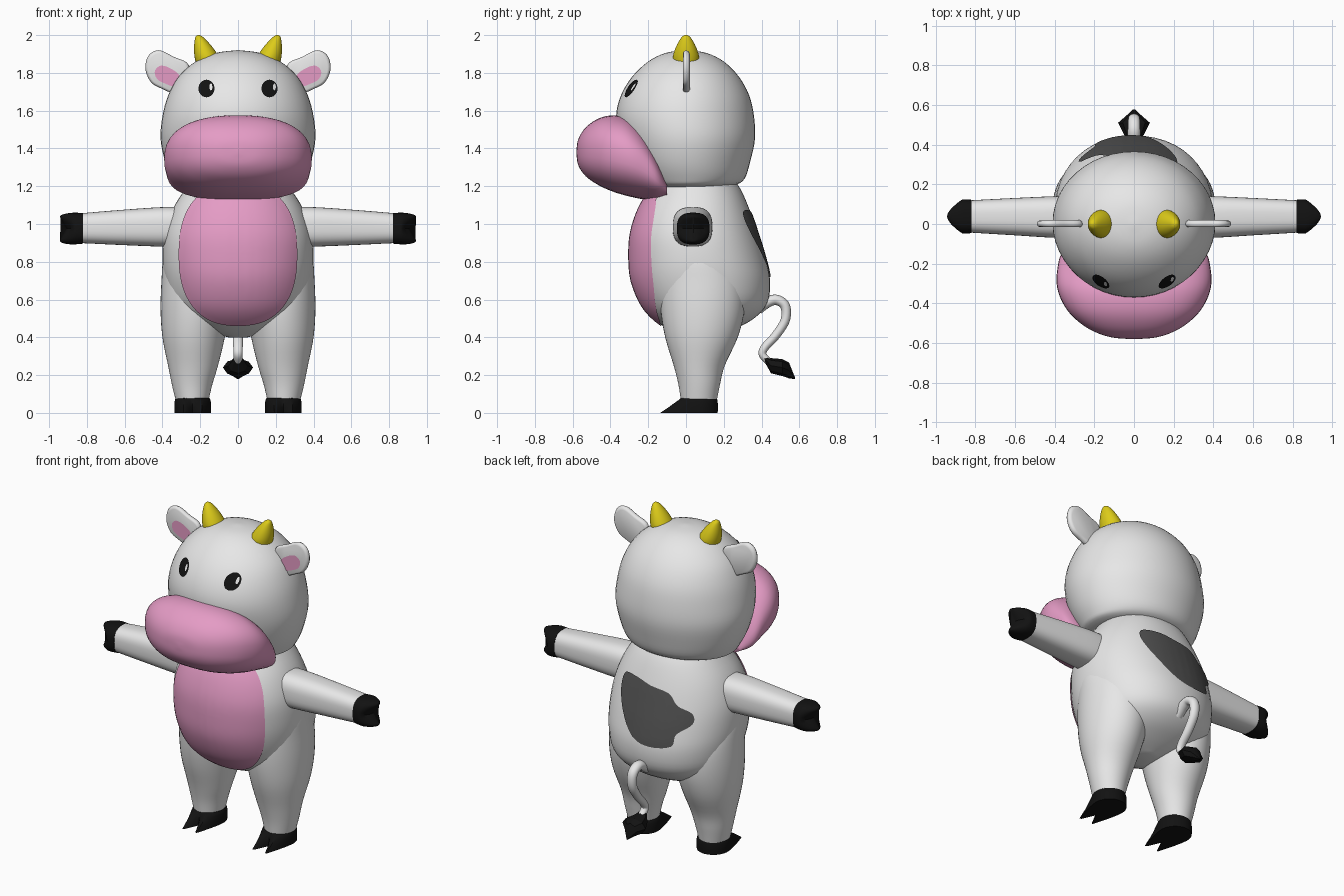
import bpy, bmesh, math
from mathutils import Vector
from mathutils.bvhtree import BVHTree

if "Cube" in bpy.data.objects:
    bpy.data.objects.remove(bpy.data.objects["Cube"])


def material(name, r, g, b):
    m = bpy.data.materials.new(name)
    m.diffuse_color = (r, g, b, 1)
    m.use_nodes = True
    m.node_tree.nodes["Principled BSDF"].inputs["Base Color"].default_value = m.diffuse_color
    return m


WHITE = material("white", .8, .8, .8)
PINK = material("pink", .78, .33, .56)
BLACK = material("black", .006, .006, .006)
GREY = material("dark_grey", .08, .08, .08)
YELLOW = material("yellow", .72, .6, .01)


def finish(name, bm, mat, angle=45):
    bmesh.ops.recalc_face_normals(bm, faces=bm.faces)
    me = bpy.data.meshes.new(name)
    bm.to_mesh(me)
    bm.free()
    me.materials.append(mat)
    ob = bpy.data.objects.new(name, me)
    bpy.context.collection.objects.link(ob)
    bpy.ops.object.select_all(action='DESELECT')
    ob.select_set(True)
    bpy.context.view_layer.objects.active = ob
    bpy.ops.object.shade_smooth_by_angle(angle=math.radians(angle))
    return ob


def spline(pts, steps, closed=False):
    """Catmull-Rom through tuples of any size."""
    n, out = len(pts), []
    get = (lambda i: pts[i % n]) if closed else (lambda i: pts[max(0, min(n - 1, i))])
    for i in range(n if closed else n - 1):
        for k in range(steps):
            t = k / steps
            out.append(tuple(.5 * (2 * b + (c - a) * t + (2 * a - 5 * b + 4 * c - d) * t * t
                                   + (3 * b - a - 3 * c + d) * t ** 3)
                             for a, b, c, d in zip(get(i - 1), get(i), get(i + 1), get(i + 2))))
    return out if closed else out + [pts[-1]]


def oval(cu, cv, ru, rv, power=2, n=48):
    """Superellipse outline."""
    pw = lambda v: math.copysign(abs(v) ** (2 / power), v)
    return [(cu + ru * pw(math.cos(2 * math.pi * i / n)), cv + rv * pw(math.sin(2 * math.pi * i / n)))
            for i in range(n)]


def skin(name, rings, mat, angle=45):
    """Bridge equal-sized rings of points and cap both ends."""
    bm = bmesh.new()
    vs = [[bm.verts.new(p) for p in r] for r in rings]
    n = len(vs[0])
    for a, b in zip(vs, vs[1:]):
        for i in range(n):
            bm.faces.new((a[i], a[(i + 1) % n], b[(i + 1) % n], b[i]))
    bm.faces.new(vs[0])
    bm.faces.new(vs[-1])
    return finish(name, bm, mat, angle)


def loft(name, axis, rows, mat, side=1, steps=4, power=2, n=48, warp=None, angle=45):
    """Rows are (position on axis, centre u, centre v, radius u, radius v)."""
    order = {'x': (0, 1, 2), 'y': (1, 0, 2), 'z': (1, 2, 0)}[axis]
    rings = []
    for t, cu, cv, ru, rv in spline(rows, steps):
        ring = []
        for u, v in oval(cu, cv, max(ru, .001), max(rv, .001), power, n):
            tuv = (t, u, v)
            p = [tuv[k] for k in order]
            if warp:
                warp(p)
            ring.append((p[0] * side, p[1], p[2]))
        rings.append(ring)
    return skin(name, rings, mat, angle)


def patch(name, outline, facing, targets, mat, lift=.005, rings=10):
    """Thin painted plate: outline in (x, z) projected along y onto the targets."""
    trees = [BVHTree.FromPolygons([v.co for v in o.data.vertices],
                                  [p.vertices for p in o.data.polygons]) for o in targets]
    cx = sum(p[0] for p in outline) / len(outline)
    cz = sum(p[1] for p in outline) / len(outline)
    bm = bmesh.new()

    def project(x, z):
        best = None
        for tree in trees:
            loc, nor, _, _ = tree.ray_cast(Vector((x, facing * 2, z)), Vector((0, -facing, 0)))
            if loc and (best is None or loc.y * facing > best[0].y * facing):
                best = (loc, nor if nor.y * facing > 0 else -nor)
        return bm.verts.new(best[0] + best[1] * lift)

    n = len(outline)
    prev = None
    for k in range(rings, 0, -1):
        f = k / rings
        cur = [project(cx + (x - cx) * f, cz + (z - cz) * f) for x, z in outline]
        if prev:
            for i in range(n):
                bm.faces.new((prev[i], prev[(i + 1) % n], cur[(i + 1) % n], cur[i]))
        prev = cur
    mid = project(cx, cz)
    for i in range(n):
        bm.faces.new((prev[i], prev[(i + 1) % n], mid))
    ob = finish(name, bm, mat, 60)
    if sum(p.normal.y for p in ob.data.polygons) * facing < 0:
        ob.data.flip_normals()
    return ob


def front_back(rows):
    """(z, half width, front y, back y) -> loft rows."""
    return [(z, 0, (f + b) / 2, rx, (b - f) / 2) for z, rx, f, b in rows]


# Head, muzzle and body
head = loft("head", 'z', front_back([
    (1.19, .2, -.18, .18), (1.205, .31, -.22, .26), (1.24, .345, -.26, .31), (1.33, .385, -.31, .34),
    (1.45, .41, -.35, .365), (1.57, .4, -.37, .36), (1.68, .37, -.345, .335), (1.78, .315, -.285, .28),
    (1.86, .225, -.2, .2), (1.905, .12, -.11, .11), (1.92, .01, -.01, .01)]), WHITE)
loft("muzzle", 'y', [
    (-.10, 0, 1.18, .3, .04), (-.15, 0, 1.245, .365, .12), (-.22, 0, 1.31, .385, .18),
    (-.30, 0, 1.352, .39, .206), (-.38, 0, 1.372, .368, .203), (-.46, 0, 1.382, .315, .178),
    (-.53, 0, 1.382, .225, .13), (-.57, 0, 1.38, .12, .07), (-.58, 0, 1.38, .01, .01)], PINK, power=2.4)
body = loft("body", 'z', front_back([
    (.40, .05, 0, .15), (.44, .2, -.09, .25), (.5, .3, -.175, .36), (.58, .36, -.24, .43),
    (.7, .39, -.288, .445), (.82, .4, -.3, .42), (.95, .39, -.292, .38), (1.08, .345, -.25, .335),
    (1.2, .27, -.18, .28), (1.3, .2, -.12, .2)]), WHITE, power=2.15)


# Cloven shapes for hooves and hands
def cleave_hoof(p):
    if p[1] < .068:
        lobe = max(0, 1 - abs(abs(p[0] - .24) - .045) / .05)
        p[1] -= .125 * lobe * max(0, 1 - p[2] / .08)


def cleave_hand(p):
    if p[0] > .86:
        p[0] -= .035 * max(0, 1 - abs(p[2] - .975) / .06) * min(1, (p[0] - .86) / .06)


legs = []
horn = [(1.83, .155, 0, .063, .066), (1.88, .165, 0, .064, .07), (1.92, .178, 0, .055, .06),
        (1.96, .193, 0, .038, .042), (1.99, .205, 0, .02, .022), (2.0, .208, 0, .005, .005)]
ear_shape = spline([(.26, 1.84), (.34, 1.885), (.42, 1.92), (.475, 1.89), (.49, 1.82), (.46, 1.75),
                    (.40, 1.715), (.33, 1.69), (.27, 1.72)], 5, True)
ear_inside = spline([(.31, 1.785), (.36, 1.825), (.41, 1.838), (.44, 1.81), (.43, 1.77), (.39, 1.745),
                     (.33, 1.73)], 5, True)

for s, tag in ((1, "right"), (-1, "left")):
    legs.append(loft("leg_" + tag, 'z', [
        (.07, .243, .068, .088, .096), (.15, .243, .07, .107, .11), (.25, .238, .07, .132, .135),
        (.4, .235, .082, .165, .192), (.55, .229, .088, .181, .222), (.7, .24, .083, .165, .215),
        (.82, .27, .06, .125, .16), (.9, .3, .045, .06, .075)], WHITE, s))
    loft("hoof_" + tag, 'z', [(0, .24, .068, .096, .1), (.06, .24, .068, .096, .1), (.08, .24, .068, .088, .094)],
         BLACK, s, steps=2, warp=cleave_hoof, angle=35)
    loft("arm_" + tag, 'x', [
        (.22, .035, .985, .1, .1), (.38, .035, .985, .105, .105), (.6, .037, .982, .094, .094),
        (.83, .038, .978, .081, .079)], WHITE, s, power=2.7)
    loft("hand_" + tag, 'x', [
        (.82, .038, .977, .084, .081), (.87, .038, .976, .085, .084), (.91, .038, .975, .062, .08),
        (.935, .038, .975, .03, .073), (.942, .038, .975, .002, .066)], BLACK, s, power=2.7, warp=cleave_hand)
    loft("horn_" + tag, 'z', horn, YELLOW, s)

    # Ear: flat rounded paddle with a pink inside
    rings = [[(s * (.37 + (x - .37) * f), y, 1.8 + (z - 1.8) * f) for x, z in ear_shape]
             for y, f in ((-.016, .86), (-.012, .95), (0, 1), (.014, .95), (.02, .84))]
    ear = skin("ear_" + tag, rings, WHITE, 60)
    patch("ear_inside_" + tag, [(s * x, z) for x, z in ear_inside], -1, [ear], PINK, .004, 3)

    # Eye with a small glint
    patch("eye_" + tag, oval(s * .165, 1.715, .042, .046, 2, 28), -1, [head], BLACK, .005, 4)
    patch("eye_glint_" + tag, oval(s * .165 + .024, 1.722, .008, .018, 2, 12), -1, [head], WHITE, .008, 2)

# Painted belly and back spot
patch("belly", oval(0, .84, .31, .375, 2.4, 72), -1, [body] + legs, PINK, .006, 16)
spot = spline([(.2, 1.06), (.1, 1.07), (0, 1.05), (-.12, 1.03), (-.18, .97), (-.26, .93), (-.27, .87),
               (-.2, .81), (-.18, .74), (-.05, .72), (.06, .75), (.15, .85), (.21, .97)], 5, True)
patch("back_spot", spot, 1, [body], GREY, .006, 12)

# Tail: curled tube with a pointed tuft
path = spline([(.38, .55), (.43, .585), (.48, .598), (.525, .565), (.525, .49), (.475, .41),
               (.42, .35), (.405, .31), (.44, .27)], 6)
rings = []
for i, (y, z) in enumerate(path):
    (y0, z0), (y1, z1) = path[max(0, i - 1)], path[min(len(path) - 1, i + 1)]
    d = Vector((0, y1 - y0, z1 - z0)).normalized()
    side = Vector((0, -d.z, d.y))
    r = .03 - .011 * i / len(path)
    rings.append([Vector((r * u * 1.15, y, z)) + side * r * v for u, v in oval(0, 0, 1, 1, 2, 16)])
skin("tail", rings, WHITE)
loft("tail_tuft", 'y', [(.405, 0, .298, .014, .008), (.45, 0, .25, .05, .04), (.51, 0, .24, .08, .045),
                        (.545, 0, .225, .04, .042), (.578, 0, .182, .004, .004)],
     BLACK, steps=1, n=8, angle=25)
